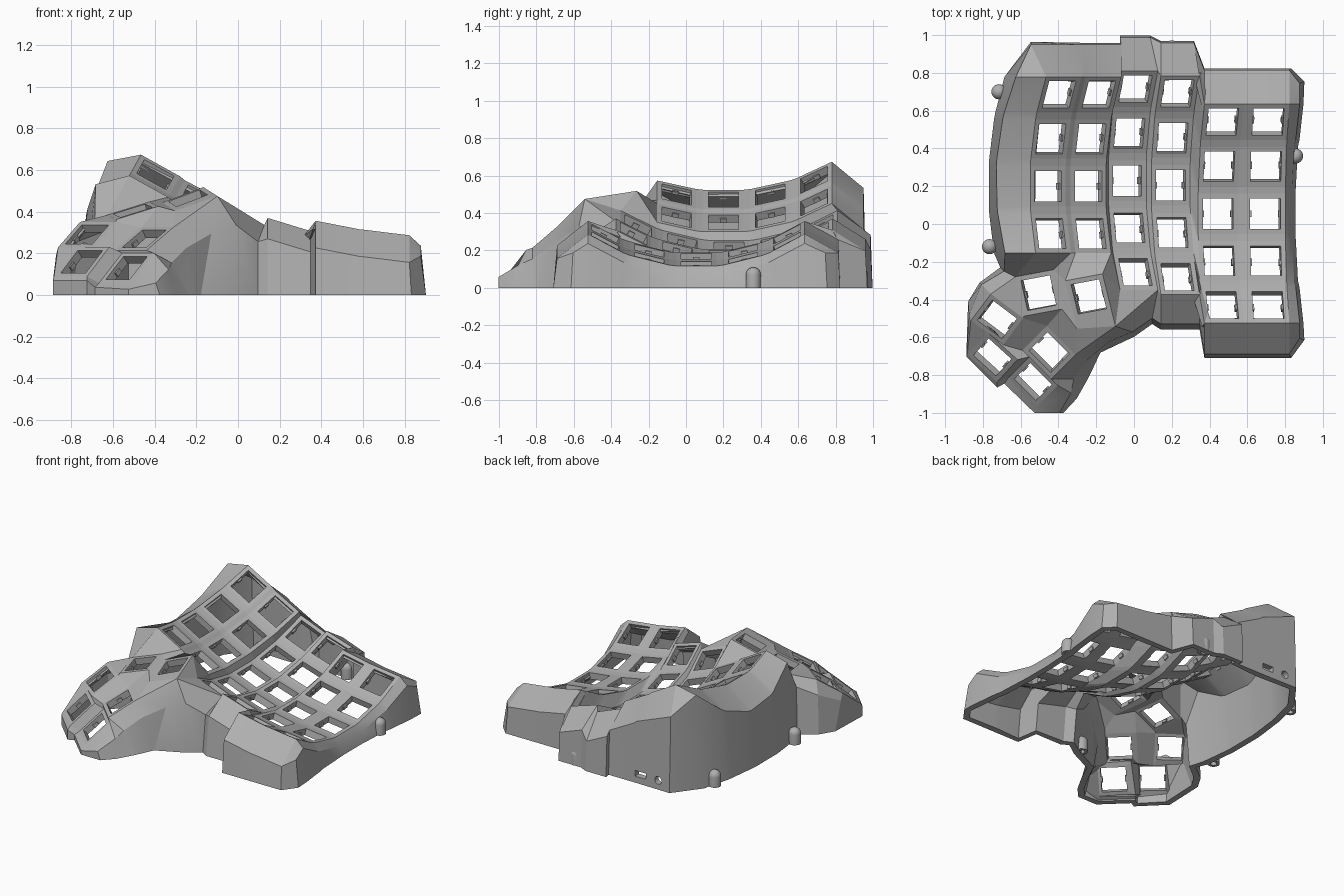
import bpy, bmesh, math
from mathutils import Vector as V

if "Cube" in bpy.data.objects:
    bpy.data.objects.remove(bpy.data.objects["Cube"])

grey = bpy.data.materials.new("case_grey")
grey.diffuse_color = (0.43, 0.43, 0.43, 1)
grey.use_nodes = True
grey.node_tree.nodes["Principled BSDF"].inputs["Base Color"].default_value = grey.diffuse_color
FRAME, HOLE = 0.107, 0.081      # half sizes of key frame and key opening
STEP, RADIUS = math.radians(14), 1.033


def finish(name, bm):
    me = bpy.data.meshes.new(name)
    bm.to_mesh(me)
    bm.free()
    ob = bpy.data.objects.new(name, me)
    bpy.context.collection.objects.link(ob)
    me.materials.append(grey)
    return ob


def smooth(ob, degrees):
    bpy.context.view_layer.objects.active = ob
    ob.select_set(True)
    bpy.ops.object.shade_smooth_by_angle(angle=math.radians(degrees))
    ob.select_set(False)


def shell(ob, thickness):
    """Thicken inward and keep the foot flat on the ground."""
    mod = ob.modifiers.new("shell", 'SOLIDIFY')
    mod.thickness, mod.offset = thickness, -1
    dg = bpy.context.evaluated_depsgraph_get()
    me = bpy.data.meshes.new_from_object(ob.evaluated_get(dg))
    ob.modifiers.clear()
    ob.data = me
    for v in me.vertices:
        v.co.z = max(v.co.z, 0)


class Key:
    """One key position: centre, sideways axis u, lengthwise axis v."""
    def __init__(self, c, u, v):
        self.c, self.u = V(c), V(u).normalized()
        v = V(v)
        self.v = (v - self.u * v.dot(self.u)).normalized()
        self.n = self.u.cross(self.v)
        self.tl, self.tr, self.br, self.bl = self.square(FRAME)

    def square(self, h):
        return [self.c + self.u * h * a + self.v * h * b
                for a, b in ((-1, 1), (1, 1), (1, -1), (-1, -1))]


# Finger columns: centre x, y, z, sideways tilt in degrees, number of rows
COLUMNS = [(-0.455, 0.20, 0.472, 29, 4), (-0.242, 0.20, 0.350, 28, 4),
           (-0.035, 0.23, 0.215, 21, 5), (0.195, 0.205, 0.175, 17, 5),
           (0.445, 0.055, 0.168, 11, 5), (0.695, 0.055, 0.13, 7, 5)]
cols = []
for x, y, z, tilt, rows in COLUMNS:
    t = math.radians(tilt)
    side, up = V((math.cos(t), 0, -math.sin(t))), V((math.sin(t), 0, math.cos(t)))
    col = []
    for r in range(rows):
        a = (2 - r) * STEP
        c = V((x, y, z)) + V((0, RADIUS * math.sin(a), 0)) + up * RADIUS * (1 - math.cos(a))
        col.append(Key(c, side, V((0, math.cos(a), 0)) + up * math.sin(a)))
    cols.append(col)
c1, c2, c3, c4, c5, c6 = cols

# Thumb cluster keys; the upper right one has a longer frame
tr_ = Key((-0.24, -0.385, 0.465), (.16, .03, .06), (-.025, .17, .032))
tr_.br -= tr_.v * .075
tr_.bl -= tr_.v * .05
tm = Key((-0.505, -0.365, 0.405), (.16, .03, .05), (-.025, .17, .02))
tl = Key((-0.725, -0.505, 0.29), (.12, -.09, 0), (.11, .08, .09))
lo = Key((-0.75, -0.705, 0.16), (.11, -.10, 0), (.09, .07, .10))
ir = Key((-0.45, -0.68, 0.27), (.11, -.11, 0), (.105, .105, .09))
bo = Key((-0.535, -0.835, 0.13), (.11, -.11, 0), (.09, .08, .11))
keys = [k for col in cols for k in col] + [tr_, tm, tl, lo, ir, bo]

# Key plate: frames around openings plus webs between them
faces = []
for k in keys:
    o, i = (k.tl, k.tr, k.br, k.bl), k.square(HOLE)
    faces += [(o[j], i[j], i[(j + 1) % 4], o[(j + 1) % 4]) for j in range(4)]
for col in cols:
    faces += [(a.bl, b.tl, b.tr, a.br) for a, b in zip(col, col[1:])]
for L, R in zip(cols, cols[1:]):
    n = min(len(L), len(R))
    for r in range(n):
        faces.append((L[r].tr, L[r].br, R[r].bl, R[r].tl))
        if r + 1 < n:
            faces.append((L[r].br, L[r + 1].tr, R[r + 1].tl, R[r].bl))
# Webs joining the thumb keys to each other and to the columns
faces += [
    (tm.tr, tm.br, tr_.bl, tr_.tl),
    (c1[3].bl, tm.tl, tm.tr, c1[3].br), (c1[3].br, tm.tr, tr_.tl, c2[3].bl),
    (c2[3].bl, tr_.tl, tr_.tr, c2[3].br), (c2[3].br, tr_.tr, c3[4].bl),
    (c2[3].br, c3[4].bl, c3[4].tl, c3[3].bl), (tr_.tr, tr_.br, c3[4].bl),
    (tr_.br, c3[4].br, c3[4].bl),
    (tm.tl, tl.tl, tl.tr, tm.bl), (tm.bl, tl.tr, ir.tl, tm.br),
    (tm.br, ir.tl, ir.tr, tr_.bl), (tr_.bl, ir.tr, tr_.br),
    (tl.tr, tl.br, ir.bl, ir.tl), (tl.br, lo.tr, bo.tl, ir.bl),
    (tl.bl, lo.bl, lo.tl), (tl.bl, lo.tl, tl.br), (tl.br, lo.tl, lo.tr),
    (ir.bl, bo.tl, bo.tr, ir.br), (lo.tr, lo.br, bo.bl, bo.tl)]


def surface(name, polys):
    """Faces are listed counter-clockwise as seen from outside."""
    bm = bmesh.new()
    cache = {}
    for poly in polys:
        vs = []
        for p in poly:
            key = tuple(round(q, 4) for q in p)
            if key not in cache:
                cache[key] = bm.verts.new(p)
            if cache[key] not in vs:
                vs.append(cache[key])
        if len(vs) > 2:
            bm.faces.new(vs)
    return finish(name, bm)


shell(surface("key_plate", faces), 0.045)

# Outer wall: (rim point, offset to shoulder, extra offset to ground)
wall = []


def add(points, off, foot=(0, 0)):
    wall.extend((p, V(off), foot) for p in points)


# Left side: shoulder is high at both ends and dips in the middle
for p in [p for k in c1 for p in (k.tl, k.bl)]:
    f = min(1, abs(p.y - .3) / .48) ** 2
    add([p], (-.18 + .02 * f, 0, -.14 + .11 * f), (-.04 - .02 * f, 0))
add([tm.tl], (-.06, .03, -.06), (-.02, .02))
add([tl.tl], (-.05, .05, -.08), (-.01, .01))
add([tl.bl], (-.01, .03, -.04), (-.005, .07))
add([lo.bl], (-.005, -.01, -.02))
add([lo.br], (0, -.03, -.02))
add([bo.bl], (-.02, -.03, -.02))
add([bo.br], (-.01, -.035, -.03))
add([bo.br], (.12, -.035, .0), (.02, 0))
add([bo.tr], (.07, -.04, -.08), (.03, -.03))
add([ir.br], (.12, 0, -.06), (.08, .01))
add([ir.tr], (.06, -.03, -.1), (.02, -.07))
add([tr_.br], (-.03, -.08, -.18), (-.05, -.06))
add([tr_.br], (.09, -.03, -.14), (.01, -.025))
add([c3[4].br], (-.03, -.15, -.08), (0, -.03))
add([c4[4].bl, c4[4].br], (0, -.155, -.1), (0, -.03))
add([c5[4].bl, c5[4].br, c6[4].bl], (0, -.165, -.13), (0, -.02))
add([c6[4].br], (0, -.165, -.13), (.01, -.02))
add([c6[4].br], (.055, -.08, -.1), (.025, -.01))
side = [p for k in reversed(c6) for p in (k.br, k.tr)]
for i, p in enumerate(side):
    add([p], (.033 + .022 * (abs(i - 4.5) / 4.5) ** 2, 0, -.05), (.02, 0))
add([c6[0].tr], (.055, .11, -.1), (.025, .01))
add([c6[0].tr], (0, .18, -.1), (.01, .01))
add([c6[0].tl, c5[0].tr, c5[0].tl], (0, .18, -.1), (0, .01))
add([c4[0].tr], (-.03, .175, -.11), (0, .01))
add([c4[0].tl], (0, .175, -.11), (0, .01))
add([c3[0].tr], (-.04, .178, -.13), (0, .01))
add([c3[0].tl], (0, .178, -.13), (0, .01))
add([c2[0].tr, c2[0].tl, c1[0].tr], (0, .17, -.14), (0, .01))
add([c1[0].tl], (-.08, .17, -.14), (0, .015))

rings = []
for p, off, foot in wall:
    s = p + off
    s.z = max(s.z, 0.02)
    rings.append((p, s, V((s.x + foot[0], s.y + foot[1], 0))))
polys = []
for a, b in zip(rings, rings[1:] + rings[:1]):
    polys += [(a[j], a[j + 1], b[j + 1], b[j]) for j in range(2)]
case_wall = surface("case_wall", polys)
shell(case_wall, 0.045)
smooth(case_wall, 20)

# Cable openings through the back wall
bm = bmesh.new()
r = bmesh.ops.create_cube(bm, size=1)
for v in r['verts']:
    v.co = V((v.co.x * .085 - .315, v.co.y * .3 + .97, v.co.z * .04 + .065))
r = bmesh.ops.create_cone(bm, cap_ends=True, segments=16, radius1=.027, radius2=.027, depth=.3)
for v in r['verts']:
    v.co = V((v.co.x - .455, v.co.z + .97, v.co.y + .065))
bmesh.ops.recalc_face_normals(bm, faces=bm.faces)
cutter = finish("port_cutter", bm)
cutter.hide_render = True
cutter.hide_viewport = True
mod = case_wall.modifiers.new("ports", 'BOOLEAN')
mod.operation, mod.object, mod.solver = 'DIFFERENCE', cutter, 'EXACT'

# Switch retaining nubs on both sides of each opening
bm = bmesh.new()
for k in keys:
    for s in (-1, 1):
        r = bmesh.ops.create_cube(bm, size=1)
        for v in r['verts']:
            q = v.co.copy()
            v.co = (k.c + k.u * (s * (HOLE - .001) + q.x * .016)
                    + k.v * q.y * .035 + k.n * (q.z * .024 - .03))
finish("switch_nubs", bm)

# Domed hollow screw posts around the foot
dome = [(.04 * math.cos(a), .07 + .04 * math.sin(a))
        for a in (math.radians(15 * i) for i in range(7))]
profile = [(0, .05), (.02, .05), (.02, 0), (.04, 0)] + dome
for i, (x, y) in enumerate([(-.715, .70), (-.765, -.12), (.855, .36), (-.02, -.545), (.2, .932)]):
    bm = bmesh.new()
    vs = [bm.verts.new((px, 0, pz)) for px, pz in profile]
    es = [bm.edges.new(e) for e in zip(vs, vs[1:])]
    bmesh.ops.spin(bm, geom=vs + es, cent=(0, 0, 0), axis=(0, 0, 1),
                   angle=math.tau, steps=24, use_duplicate=False)
    bmesh.ops.remove_doubles(bm, verts=bm.verts, dist=1e-4)
    bmesh.ops.recalc_face_normals(bm, faces=bm.faces)
    ob = finish("screw_post_%d" % (i + 1), bm)
    ob.location = (x, y, 0)
    smooth(ob, 30)
